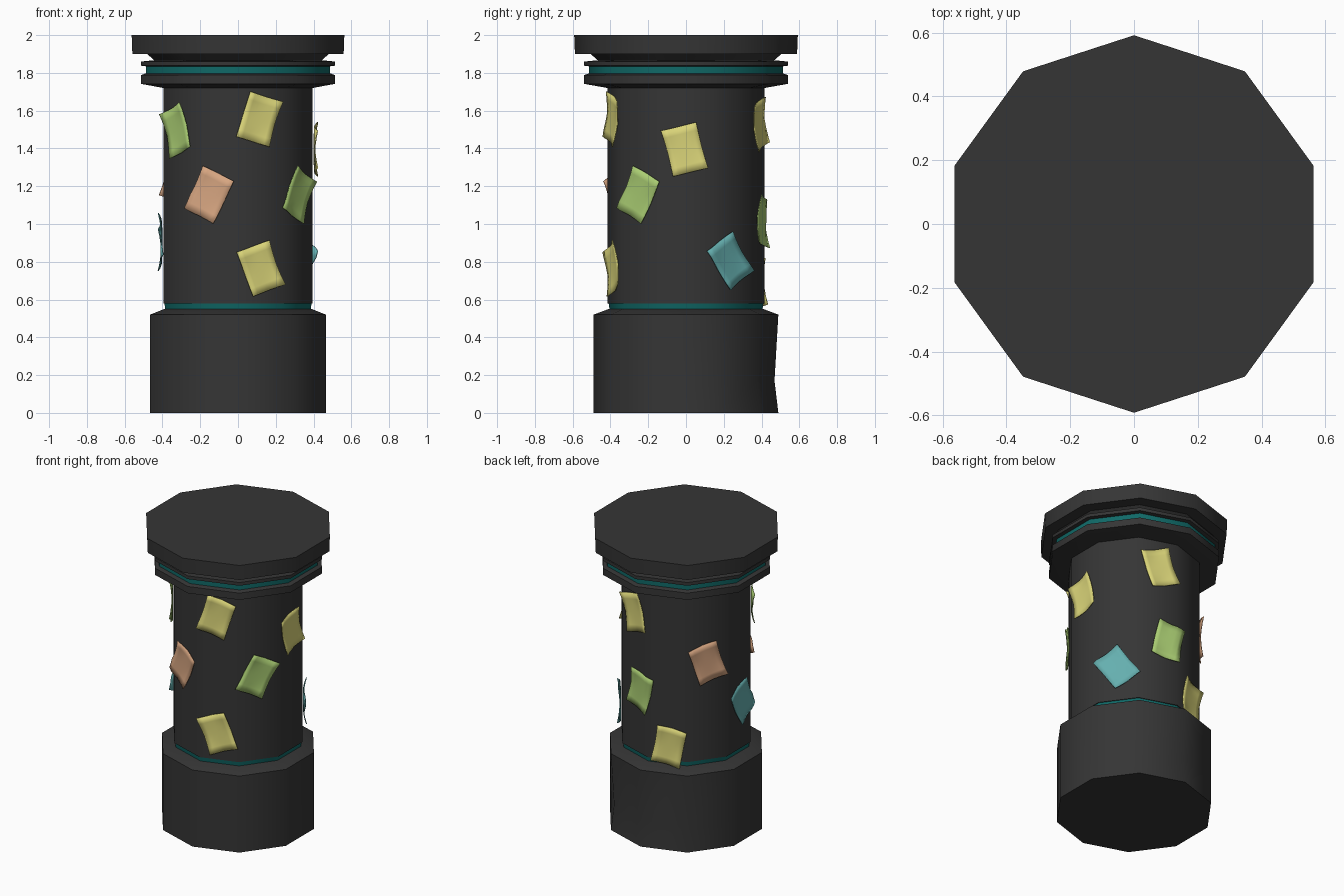
import bpy, bmesh
from math import sin, cos, radians, pi

if "Cube" in bpy.data.objects:
    bpy.data.objects.remove(bpy.data.objects["Cube"])

SIDES = 10
SHAFT_R = 0.415


def material(name, r, g, b):
    m = bpy.data.materials.new(name)
    m.use_nodes = True
    m.diffuse_color = (r, g, b, 1)
    bsdf = m.node_tree.nodes["Principled BSDF"]
    bsdf.inputs["Base Color"].default_value = (r, g, b, 1)
    bsdf.inputs["Roughness"].default_value = 0.8
    return m


STONE = material("charcoal", 0.036, 0.036, 0.036)
TRIM = material("dark teal", 0.005, 0.14, 0.135)
YELLOW = material("pale yellow", 0.70, 0.66, 0.19)
GREEN = material("pale green", 0.40, 0.61, 0.17)
ORANGE = material("pale orange", 0.68, 0.38, 0.22)
TEAL = material("pale teal", 0.13, 0.43, 0.43)


def finish(name, bm, mat):
    bmesh.ops.recalc_face_normals(bm, faces=bm.faces)
    mesh = bpy.data.meshes.new(name)
    bm.to_mesh(mesh)
    bm.free()
    mesh.materials.append(mat)
    obj = bpy.data.objects.new(name, mesh)
    bpy.context.collection.objects.link(obj)
    bpy.ops.object.select_all(action="DESELECT")
    obj.select_set(True)
    bpy.context.view_layer.objects.active = obj
    bpy.ops.object.shade_smooth_by_angle(angle=radians(40))
    return obj


def on_pillar(r, angle, z):
    # angle runs from the front towards +x
    return (r * sin(angle), -r * cos(angle), z)


def lathe(name, profile, mat):
    """Ten-sided solid from (radius, height) pairs, bottom to top."""
    bm = bmesh.new()
    rings = [[bm.verts.new(on_pillar(r, 2 * pi * i / SIDES, z)) for i in range(SIDES)]
             for r, z in profile]
    for low, high in zip(rings, rings[1:]):
        for i in range(SIDES):
            j = (i + 1) % SIDES
            bm.faces.new((low[i], low[j], high[j], high[i]))
    bm.faces.new(rings[0])
    bm.faces.new(rings[-1])
    return finish(name, bm, mat)


# Pillar, from the floor up
base = lathe("base", [(0.489, 0), (0.489, 0.17), (0.489, 0.52), (0.41, 0.55)], STONE)
lathe("lower_band", [(0.405, 0.55), (0.41, 0.583)], TRIM)
lathe("shaft", [(SHAFT_R, 0.58), (SHAFT_R, 1.72)], STONE)
lathe("lower_collar", [(SHAFT_R, 1.72), (0.54, 1.742), (0.54, 1.788), (0.515, 1.797)], STONE)
lathe("upper_band", [(0.513, 1.795), (0.513, 1.838)], TRIM)
lathe("upper_collar", [(0.515, 1.835), (0.54, 1.838), (0.54, 1.86), (0.465, 1.867)], STONE)
lathe("neck", [(0.465, 1.865), (0.505, 1.9)], STONE)
lathe("cap", [(0.588, 1.9), (0.592, 2)], STONE)

# Shallow wear dent at the back of the base
for v in base.data.vertices:
    if 0.1 < v.co.z < 0.3 and v.co.y > 0.3 and v.co.x > -0.1:
        v.co.x *= 0.958
        v.co.y *= 0.958


def facet_radius(angle):
    step = 2 * pi / SIDES
    return SHAFT_R * cos(step / 2) / cos(angle % step - step / 2)


def note(name, mat, angle, z, tilt, w=0.185, h=0.25, n=6):
    """Paper sheet wrapped on the shaft, its corners lifting slightly."""
    bm = bmesh.new()
    t = radians(tilt)
    grid = []
    for i in range(n + 1):
        row = []
        for j in range(n + 1):
            u, v = i / n - 0.5, j / n - 0.5
            across = u * w * cos(t) - v * h * sin(t)
            up = u * w * sin(t) + v * h * cos(t)
            a = radians(angle) + across / SHAFT_R
            r = facet_radius(a) + 0.008 + 0.02 * (abs(u) + abs(v)) ** 3
            row.append(bm.verts.new(on_pillar(r, a, z + up)))
        grid.append(row)
    for i in range(n):
        for j in range(n):
            bm.faces.new((grid[i][j], grid[i + 1][j], grid[i + 1][j + 1], grid[i][j + 1]))
    obj = finish(name, bm, mat)
    thick = obj.modifiers.new("thickness", "SOLIDIFY")
    thick.thickness = 0.005
    thick.offset = 0


# Paper notes: colour, angle round the shaft, height, tilt
NOTES = [
    ("note_front_high", YELLOW, 16, 1.555, -17),
    ("note_front_left_high", GREEN, -53, 1.495, 20),
    ("note_front_middle", ORANGE, -22, 1.155, -26),
    ("note_side_middle", GREEN, 52, 1.155, -27),
    ("note_front_low", YELLOW, 17, 0.765, 20),
    ("note_side_high", YELLOW, 89, 1.395, 14),
    ("note_side_low", TEAL, 125, 0.805, 34),
    ("note_back_high", YELLOW, 163, 1.525, 17),
    ("note_back_middle", GREEN, 171, 1.015, -12),
    ("note_back_low", YELLOW, 200, 0.68, -10),
    ("note_back_side_middle", ORANGE, 234, 1.245, 17),
    ("note_far_side_low", TEAL, 274, 0.905, 28),
]
for entry in NOTES:
    note(*entry)
